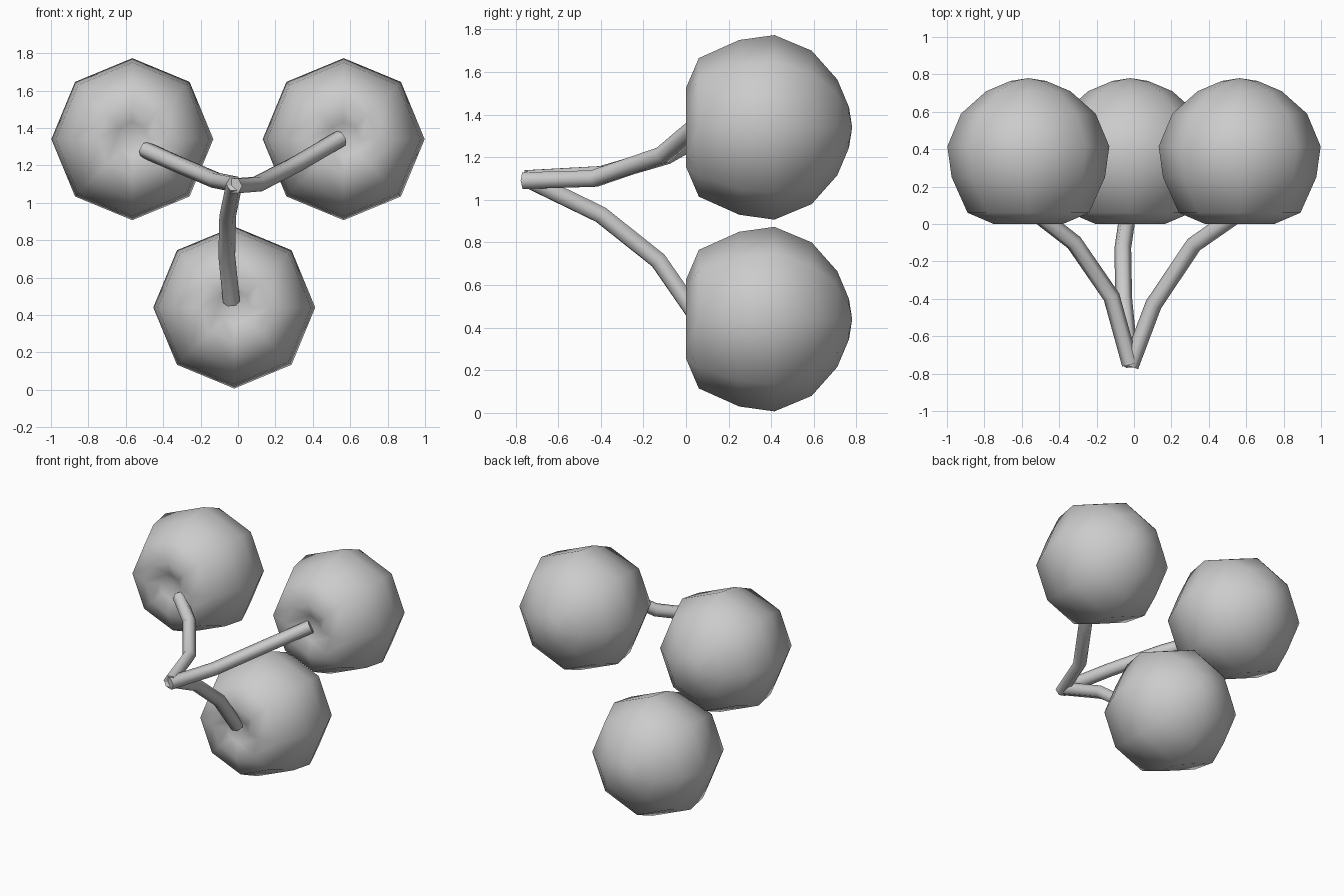
import bpy, bmesh, math

if "Cube" in bpy.data.objects:
    bpy.data.objects.remove(bpy.data.objects["Cube"])

# Fruit profile: (y, radius), from the dimple around to the far tip
PROFILE = [(0.07, 0), (0.035, 0.09), (0.0, 0.185), (0.06, 0.325), (0.25, 0.41),
           (0.415, 0.433), (0.59, 0.36), (0.71, 0.225), (0.765, 0.095), (0.78, 0)]
SIDES = 8


def fruit(name, cx, cz):
    bm = bmesh.new()
    rings = []
    for y, r in PROFILE:
        n = SIDES if r else 1
        rings.append([bm.verts.new((cx + r * math.cos(math.tau * i / SIDES), y,
                                    cz + r * math.sin(math.tau * i / SIDES)))
                      for i in range(n)])
    for a, b in zip(rings, rings[1:]):
        for i in range(SIDES):
            j = (i + 1) % SIDES
            if len(a) == 1:
                bm.faces.new((a[0], b[j], b[i]))
            elif len(b) == 1:
                bm.faces.new((a[i], a[j], b[0]))
            else:
                bm.faces.new((a[i], a[j], b[j], b[i]))
    bmesh.ops.recalc_face_normals(bm, faces=bm.faces)
    for f in bm.faces:
        f.smooth = True
    me = bpy.data.meshes.new(name)
    bm.to_mesh(me)
    bm.free()
    bpy.context.collection.objects.link(bpy.data.objects.new(name, me))


def stem(name, pts):
    # Six-sided bent tube
    cu = bpy.data.curves.new(name, 'CURVE')
    cu.dimensions = '3D'
    cu.bevel_depth = 0.045
    cu.bevel_resolution = 1
    cu.use_fill_caps = True
    sp = cu.splines.new('POLY')
    sp.points.add(len(pts) - 1)
    for p, co in zip(sp.points, pts):
        p.co = (*co, 1)
    sp.use_smooth = True
    bpy.context.collection.objects.link(bpy.data.objects.new(name, cu))


# Three round fruits
fruit("fruit_left", -0.565, 1.34)
fruit("fruit_right", 0.565, 1.34)
fruit("fruit_bottom", -0.02, 0.44)

# Stems meeting at one point in front
stem("stem_left", [(-0.02, -0.75, 1.10), (-0.12, -0.39, 1.12),
                   (-0.32, -0.10, 1.205), (-0.50, 0.04, 1.285)])
stem("stem_right", [(-0.02, -0.76, 1.09), (0.105, -0.43, 1.10),
                    (0.32, -0.11, 1.21), (0.55, 0.05, 1.345)])
stem("stem_bottom", [(-0.02, -0.75, 1.10), (-0.055, -0.40, 0.93),
                     (-0.06, -0.13, 0.715), (-0.035, 0.04, 0.47)])
